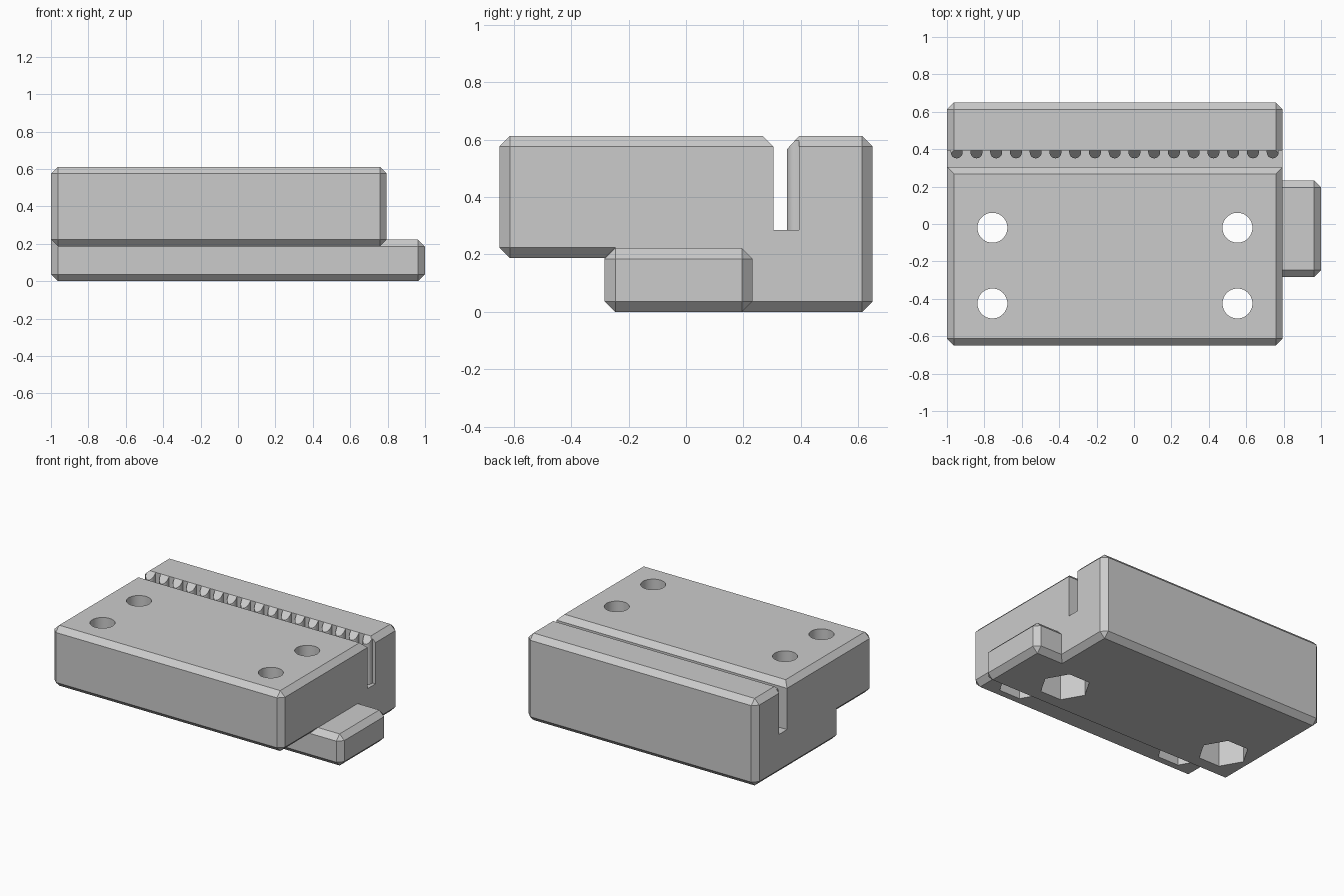
import bpy, bmesh, math
from mathutils import Vector

if "Cube" in bpy.data.objects:
    bpy.data.objects.remove(bpy.data.objects["Cube"], do_unlink=True)

CHAMFER = 0.037

grey = bpy.data.materials.new("plain_grey")
grey.use_nodes = True
colour = (0.6, 0.6, 0.6, 1)
grey.diffuse_color = colour
grey.node_tree.nodes["Principled BSDF"].inputs["Base Color"].default_value = colour


def make_object(name, bm):
    bmesh.ops.recalc_face_normals(bm, faces=bm.faces[:])
    mesh = bpy.data.meshes.new(name)
    bm.to_mesh(mesh)
    bm.free()
    mesh.materials.append(grey)
    obj = bpy.data.objects.new(name, mesh)
    bpy.context.collection.objects.link(obj)
    return obj


def chamfered_extrusion(name, outline, x_low, x_high):
    """Extrude an anticlockwise (y, z) outline along x, chamfering its convex edges."""
    bm = bmesh.new()
    points = [Vector(p) for p in outline]
    count = len(points)
    ends = []
    for x, inward in ((x_low, 1), (x_high, -1)):
        arrive, leave, cap = [], [], []
        for i, p in enumerate(points):
            d0 = (p - points[i - 1]).normalized()
            d1 = (points[(i + 1) % count] - p).normalized()
            inset = p + CHAMFER * Vector((-d0.y - d1.y, d0.x + d1.x))
            cap.append(bm.verts.new((x, *inset)))
            ring_x = x + inward * CHAMFER
            if d0.x * d1.y - d0.y * d1.x > 0:
                arrive.append(bm.verts.new((ring_x, *(p - CHAMFER * d0))))
                leave.append(bm.verts.new((ring_x, *(p + CHAMFER * d1))))
                bm.faces.new((arrive[i], leave[i], cap[i]))
            else:
                arrive.append(bm.verts.new((ring_x, *p)))
                leave.append(arrive[i])
        bm.faces.new(cap)
        for i in range(count):
            j = (i + 1) % count
            bm.faces.new((leave[i], arrive[j], cap[j], cap[i]))
        ends.append((arrive, leave))
    (arrive_a, leave_a), (arrive_b, leave_b) = ends
    for i in range(count):
        j = (i + 1) % count
        bm.faces.new((leave_a[i], arrive_a[j], arrive_b[j], leave_b[i]))
        if arrive_a[i] != leave_a[i]:
            bm.faces.new((arrive_a[i], leave_a[i], leave_b[i], arrive_b[i]))
    return make_object(name, bm)


def prism(bm, points, direction):
    """Extrude a closed outline along a direction; return the new end vertices."""
    start = [bm.verts.new(p) for p in points]
    end = [bm.verts.new(Vector(p) + Vector(direction)) for p in points]
    bm.faces.new(start[::-1])
    bm.faces.new(end)
    for i in range(len(points)):
        bm.faces.new((start[i - 1], start[i], end[i], end[i - 1]))
    return end


def circle(x, y, z, radius, sides):
    return [(x + radius * math.cos(math.tau * i / sides),
             y + radius * math.sin(math.tau * i / sides), z) for i in range(sides)]


def cut(target, cutter):
    mod = target.modifiers.new("cut", 'BOOLEAN')
    mod.operation = 'DIFFERENCE'
    mod.solver = 'EXACT'
    mod.object = cutter
    bpy.context.view_layer.objects.active = target
    bpy.ops.object.modifier_apply(modifier=mod.name)
    bpy.data.objects.remove(cutter, do_unlink=True)


# Stepped body with a raised front overhang, and the low side tongue
FRONT, STEP, BACK, TOP = -0.65, -0.283, 0.65, 0.612
body = chamfered_extrusion("clamp_body", [
    (STEP, 0), (BACK, 0), (BACK, TOP), (FRONT, TOP), (FRONT, 0.187), (STEP, 0.187)],
    -1, 0.795)
tongue = chamfered_extrusion("side_tongue", [
    (STEP, 0), (0.232, 0), (0.232, 0.222), (STEP, 0.222)], 0.72, 1)

# Belt slot with a sloped front lip
SLOT_FRONT, SLOT_BACK, SLOT_FLOOR = 0.305, 0.393, 0.285
bm = bmesh.new()
prism(bm, [(-1.2, SLOT_FRONT, SLOT_FLOOR), (-1.2, SLOT_BACK, SLOT_FLOOR),
           (-1.2, SLOT_BACK, 0.7), (-1.2, SLOT_FRONT - 0.125, 0.7),
           (-1.2, SLOT_FRONT, 0.575)], (2.4, 0, 0))
slot = make_object("belt_slot", bm)

# Rounded belt teeth along the back wall, with sloping tops
bm = bmesh.new()
for i in range(17):
    x = -0.948 + 0.1056 * i
    outline = [(x + 0.032 * math.cos(math.pi * k / 10),
                0.383 - 0.032 * math.sin(math.pi * k / 10), 0.2) for k in range(11)]
    outline += [(x - 0.032, 0.43, 0.2), (x + 0.032, 0.43, 0.2)]
    for v in prism(bm, outline, (0, 0, 0.4)):
        v.co.z = TOP - 1.1 * (SLOT_BACK - v.co.y)
cut(slot, make_object("belt_teeth", bm))
cut(body, slot)

# Four screw holes, each with a hexagonal nut pocket below
holes, pockets = bmesh.new(), bmesh.new()
for x in (-0.757, 0.553):
    for y in (-0.425, -0.02):
        prism(holes, circle(x, y, -0.1, 0.08, 48), (0, 0, 0.9))
        prism(pockets, circle(x, y, -0.1, 0.163, 6), (0, 0, 0.5))
cut(body, make_object("screw_holes", holes))
cut(body, make_object("nut_pockets", pockets))

# Flat faces stay crisp while the holes and teeth shade smoothly
for part in (body, tongue):
    part.select_set(True)
bpy.context.view_layer.objects.active = body
bpy.ops.object.shade_smooth_by_angle(angle=math.radians(25))
